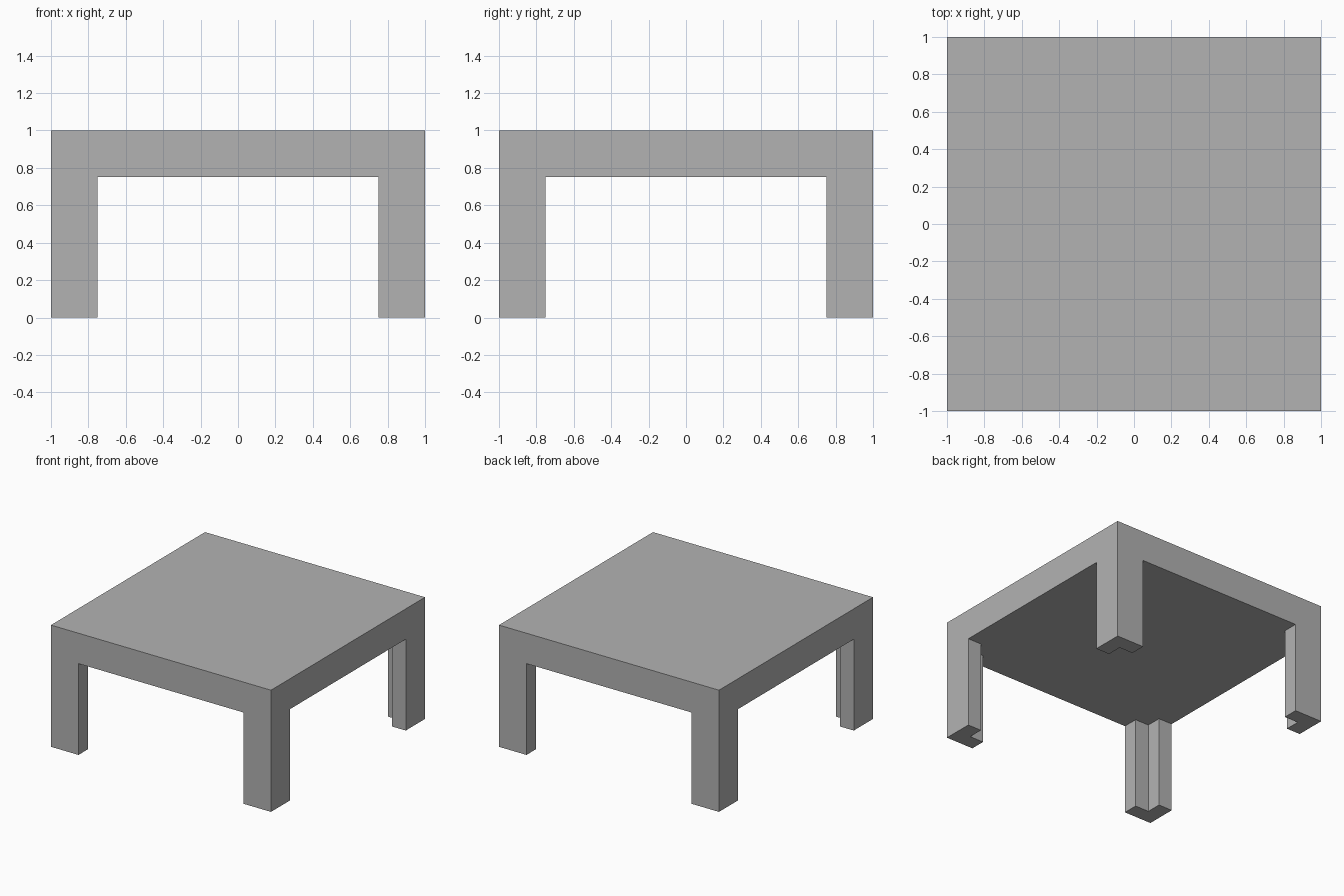
import bpy
import bmesh
from math import cos, sin, pi

if "Cube" in bpy.data.objects:
    bpy.data.objects.remove(bpy.data.objects["Cube"], do_unlink=True)

HALF = 1.0          # half width of the table
LEG = 0.25          # width of a leg, and depth of the top
WALL = 0.125        # thickness of the leg walls and the under frame
UNDER = 0.75        # underside of the top
FRAME_LOW = 0.625   # underside of the hanging frame

grey = bpy.data.materials.new("stone grey")
grey.use_nodes = True
color = (0.448, 0.448, 0.448, 1.0)
grey.diffuse_color = color
grey.node_tree.nodes["Principled BSDF"].inputs["Base Color"].default_value = color


def prism(name, outline, low, high, rim=0):
    """Extrude an outline upward; with a rim, keep only a ring that wide."""
    bm = bmesh.new()
    face = bm.faces.new([bm.verts.new((x, y, low)) for x, y in outline])
    if rim:
        bmesh.ops.inset_region(bm, faces=[face], thickness=rim)
        bmesh.ops.delete(bm, geom=[face], context='FACES')
    ext = bmesh.ops.extrude_face_region(bm, geom=bm.faces[:], use_keep_orig=True)
    top = [v for v in ext["geom"] if isinstance(v, bmesh.types.BMVert)]
    bmesh.ops.translate(bm, verts=top, vec=(0, 0, high - low))
    bmesh.ops.recalc_face_normals(bm, faces=bm.faces[:])
    mesh = bpy.data.meshes.new(name)
    bm.to_mesh(mesh)
    bm.free()
    mesh.materials.append(grey)
    obj = bpy.data.objects.new(name, mesh)
    bpy.context.collection.objects.link(obj)
    return obj


def square(h):
    return [(-h, -h), (h, -h), (h, h), (-h, h)]


# Thick square top
prism("tabletop", square(HALF), UNDER, HALF)

# Square frame hanging beneath the top
prism("under_frame", square(HALF - WALL), FRAME_LOW, UNDER, rim=WALL)

# L-shaped corner legs, turned about the centre
a, b, c = HALF, HALF - WALL, HALF - LEG
profile = [(a, a), (c, a), (c, b), (b, b), (b, c), (a, c)]
for i, name in enumerate(["back_left_leg", "back_right_leg",
                          "front_right_leg", "front_left_leg"]):
    t = i * pi / 2
    turned = [(x * cos(t) - y * sin(t), x * sin(t) + y * cos(t)) for x, y in profile]
    prism(name, turned, 0, UNDER)
